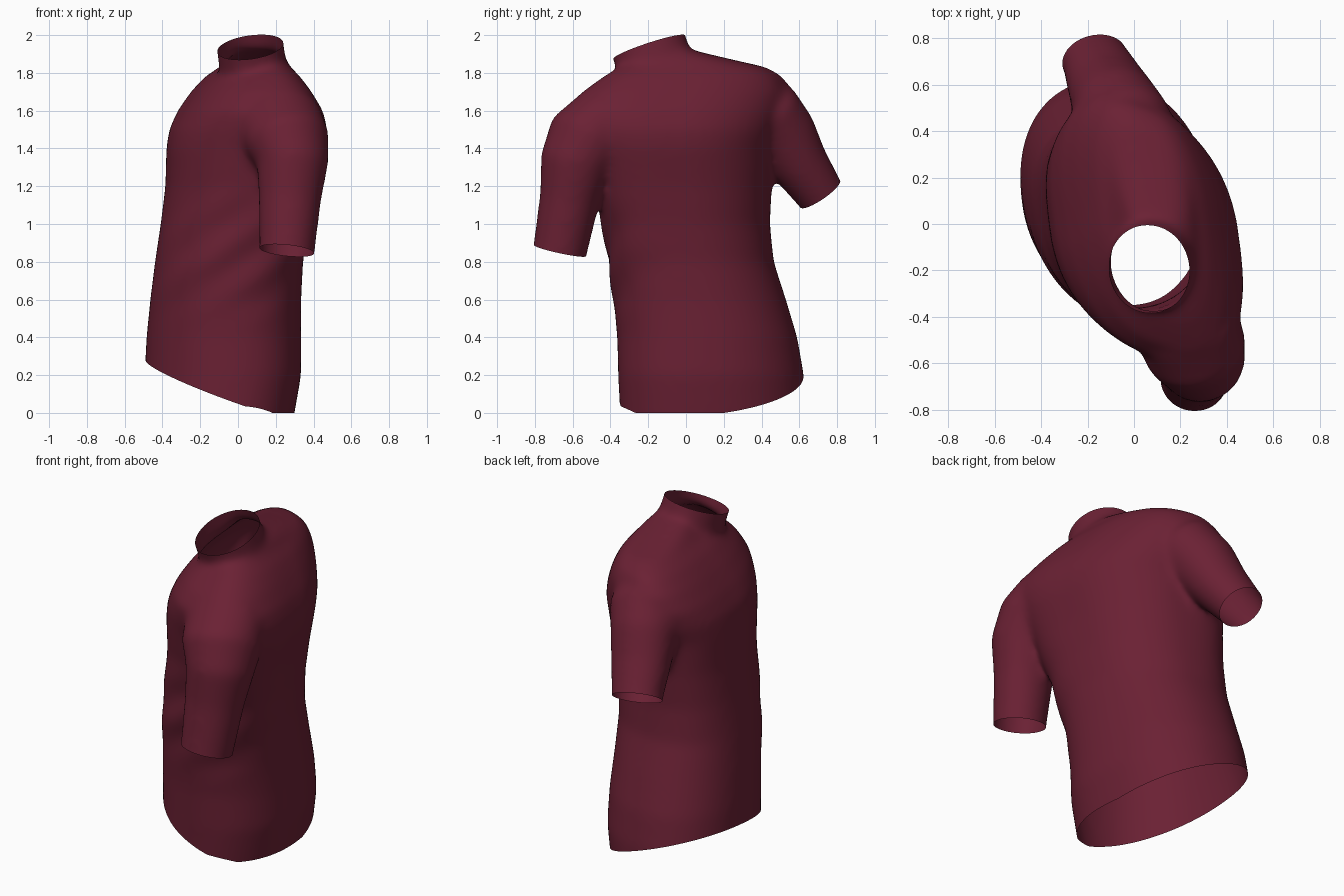
import bpy, bmesh, math
from mathutils import Vector

if "Cube" in bpy.data.objects:
    bpy.data.objects.remove(bpy.data.objects["Cube"])

N = 48

def spow(v, p):
    return math.copysign(abs(v) ** p, v)

def loft(bm, rings):
    """Closed skin through a list of point rings."""
    loops = [[bm.verts.new(p) for p in r] for r in rings]
    for a, b in zip(loops, loops[1:]):
        for i in range(N):
            j = (i + 1) % N
            bm.faces.new((a[i], a[j], b[j], b[i]))
    bm.faces.new(loops[0][::-1])
    bm.faces.new(loops[-1])

def slab(z, x0, x1, y0, y1, skew):
    """Level, skewed oval with the given bounds, boxier towards the chest."""
    p = .92 - .1 * min(1, max(0, (z - .6) / .6))
    out = []
    for i in range(N):
        t = 2 * math.pi * i / N
        out.append(((x0 + x1) / 2 + (x1 - x0) / 2 * spow(math.cos(t), p),
                    (y0 + y1) / 2 + (y1 - y0) / 2 * spow(math.sin(t + skew), p), z))
    return out

def disc(c, n, rx, ry):
    """Oval ring at c, facing along n."""
    n = Vector(n).normalized()
    u = (Vector((1, 0, 0)) - n * n.x).normalized()
    v = n.cross(u)
    return [Vector(c) + u * rx * math.cos(2 * math.pi * i / N)
            + v * ry * math.sin(2 * math.pi * i / N) for i in range(N)]

def tube(bm, path):
    """Tube through (centre, rx, ry) stations."""
    rings = []
    for i, (c, rx, ry) in enumerate(path):
        d = Vector(path[min(i + 1, len(path) - 1)][0]) - Vector(path[max(i - 1, 0)][0])
        rings.append(disc(c, d, rx, ry))
    loft(bm, rings)

bm = bmesh.new()

# Torso: height, x bounds, y bounds, skew
loft(bm, [slab(*s) for s in [
    (-.15, -.50, .27, -.34, .63, -.15), (0, -.50, .30, -.35, .635, -.15),
    (.2, -.495, .335, -.36, .625, -.15), (.4, -.485, .335, -.365, .59, -.14),
    (.6, -.465, .335, -.385, .53, -.14), (.8, -.44, .345, -.415, .465, -.17),
    (1.0, -.41, .375, -.445, .445, -.24), (1.2, -.385, .415, -.485, .455, -.30),
    (1.4, -.38, .465, -.54, .475, -.33), (1.5, -.365, .475, -.58, .515, -.37),
    (1.6, -.32, .45, -.615, .56, -.43), (1.7, -.25, .39, -.55, .565, -.44),
    (1.78, -.175, .33, -.44, .515, -.42), (1.83, -.1, .28, -.36, .43, -.4),
    (1.875, -.05, .25, -.25, .23, -.3), (1.92, 0, .2, -.15, .04, -.2)]])

# Hanging sleeve on the -y side
tube(bm, [((.19, -.34, 1.61), .16, .13), ((.22, -.43, 1.55), .225, .19),
          ((.26, -.525, 1.44), .225, .22), ((.29, -.585, 1.32), .19, .19),
          ((.275, -.615, 1.14), .167, .16), ((.26, -.665, .87), .148, .145),
          ((.25, -.69, .75), .145, .142)])

# Raised sleeve on the +y side
tube(bm, [((.01, .34, 1.67), .14, .11), ((-.03, .43, 1.60), .20, .18),
          ((-.08, .51, 1.47), .19, .185), ((-.12, .60, 1.32), .17, .155),
          ((-.17, .71, 1.16), .145, .13), ((-.21, .78, 1.06), .14, .122)])

# Standing collar
rim = Vector((.065, -.195, 1.936))
up = Vector((-.14, -.33, 1))
loft(bm, [disc(rim + up * k, up, r, r * 1.14)
          for k, r in ((-.22, .17), (-.1, .178), (0, .178), (.08, .178))])

bmesh.ops.recalc_face_normals(bm, faces=bm.faces)
raw = bpy.data.meshes.new("jersey")
bm.to_mesh(raw)
bm.free()
shirt = bpy.data.objects.new("jersey", raw)
bpy.context.collection.objects.link(shirt)

# Fuse the parts into one cloth surface
mod = shirt.modifiers.new("fuse", 'REMESH')
mod.mode = 'VOXEL'
mod.voxel_size = .017
bpy.context.view_layer.objects.active = shirt
shirt.select_set(True)
bpy.ops.object.modifier_apply(modifier=mod.name)

bm = bmesh.new()
bm.from_mesh(shirt.data)
for _ in range(14):
    bmesh.ops.smooth_vert(bm, verts=bm.verts, factor=.5,
                          use_axis_x=True, use_axis_y=True, use_axis_z=True)

# Soft diagonal folds on the front of the waist
bm.normal_update()
for v in bm.verts:
    x, y, z = v.co
    if -.5 < y < .5 and .4 < z < 1.3:
        w = math.sin(math.pi * (z - .4) / .9) ** 2 * max(0, -v.normal.y)
        v.co += v.normal * .008 * w * math.sin(22 * z - 16 * x)

def cut(co, no, test=lambda c: True):
    """Open the cloth: remove everything beyond a plane in one region."""
    faces = [f for f in bm.faces if test(f.calc_center_median())]
    geom = set(faces)
    for f in faces:
        geom.update(f.verts)
        geom.update(f.edges)
    bmesh.ops.bisect_plane(bm, geom=list(geom), plane_co=co, plane_no=no, clear_outer=True)

# Openings: collar, hem (low back, rising front and sides), both cuffs
cut(rim, up)
cut((0, 0, 0), (0, 0, -1))
cut((0, 0, .083), (-.36, .1, -1))
cut((0, 0, -.12), (0, -.45, -1))
cut((.26, -.67, .86), (-.1, -.21, -.97), lambda c: c.y < -.49 and c.z < 1.0)
cut((-.17, .71, 1.16), (-.22, .55, -.8), lambda c: c.y > .53 and .9 < c.z < 1.35)

bm.to_mesh(shirt.data)
bm.free()

mat = bpy.data.materials.new("maroon cloth")
mat.diffuse_color = (.145, .015, .034, 1)
mat.use_nodes = True
mat.node_tree.nodes["Principled BSDF"].inputs["Base Color"].default_value = mat.diffuse_color
shirt.data.materials.clear()
shirt.data.materials.append(mat)
bpy.ops.object.shade_smooth_by_angle(angle=math.radians(50))
